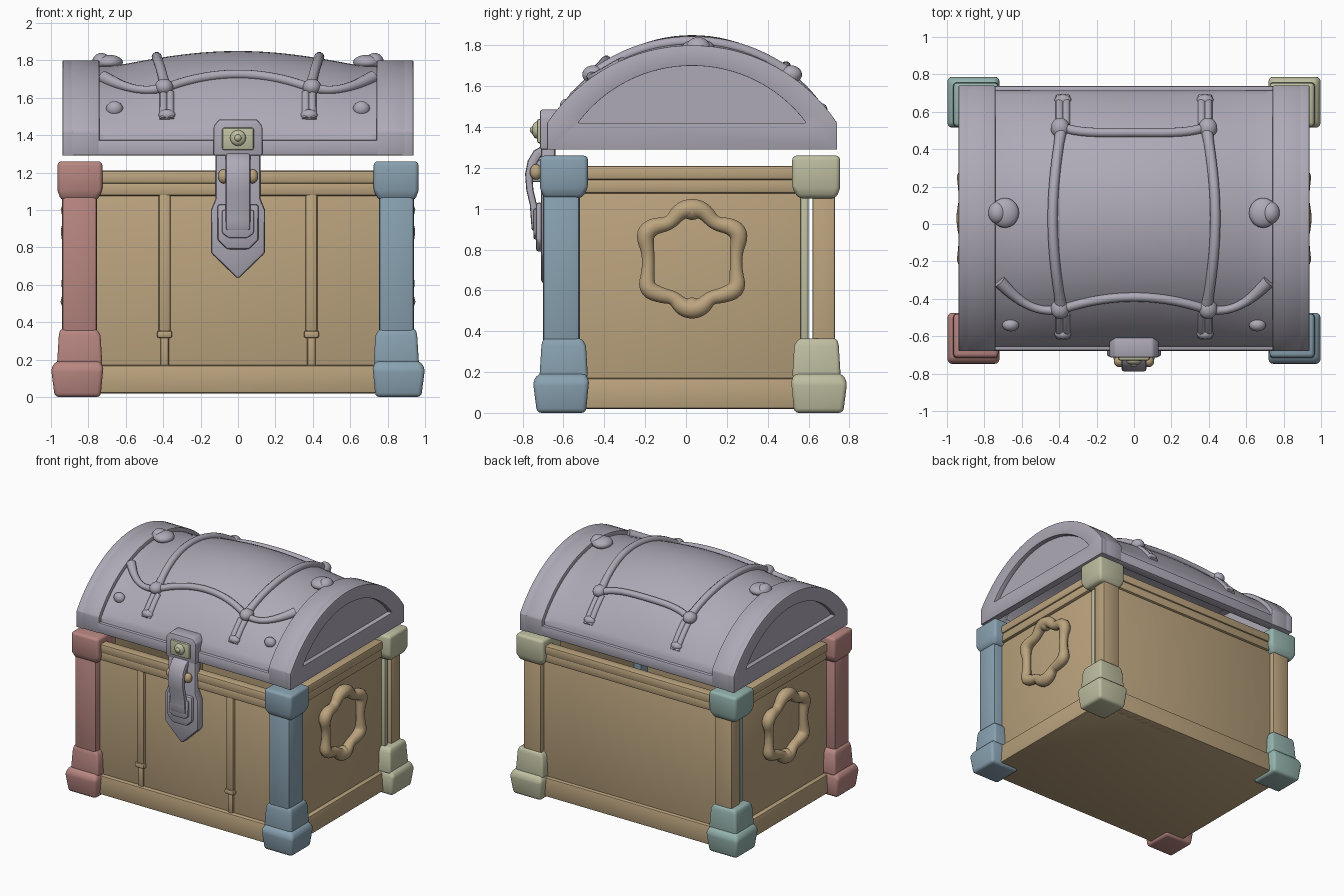
import bpy, bmesh
from math import sin, cos, asin, pi, radians
from mathutils import Matrix

if "Cube" in bpy.data.objects:
    bpy.data.objects.remove(bpy.data.objects["Cube"])


def material(name, col):
    m = bpy.data.materials.new(name)
    m.diffuse_color = (*col, 1)
    m.use_nodes = True
    m.node_tree.nodes["Principled BSDF"].inputs["Base Color"].default_value = m.diffuse_color
    return m


WOOD = material("wood", (.50, .37, .21))
METAL = material("metal", (.42, .40, .47))
RED = material("red", (.48, .24, .22))
BLUE = material("blue", (.25, .36, .44))
TEAL = material("teal", (.30, .45, .42))
PALE = material("pale", (.52, .52, .36))


def finish(name, bm, mat, bevel=0, angle=35, seg=2):
    bmesh.ops.recalc_face_normals(bm, faces=bm.faces)
    if bevel:
        edges = [e for e in bm.edges if len(e.link_faces) == 2 and e.calc_face_angle() > radians(30)]
        bmesh.ops.bevel(bm, geom=edges, offset=bevel, segments=seg, profile=.5,
                        affect='EDGES', clamp_overlap=True)
    me = bpy.data.meshes.new(name)
    bm.to_mesh(me)
    bm.free()
    me.materials.append(mat)
    ob = bpy.data.objects.new(name, me)
    bpy.context.collection.objects.link(ob)
    bpy.ops.object.select_all(action='DESELECT')
    ob.select_set(True)
    bpy.context.view_layer.objects.active = ob
    bpy.ops.object.shade_smooth_by_angle(angle=radians(angle))
    return ob


def skin(bm, loops, cap=True, closed=True):
    rows = [[bm.verts.new(p) for p in lp] for lp in loops]
    n = len(rows[0])
    for a, b in zip(rows, rows[1:]):
        for i in range(n if closed else n - 1):
            j = (i + 1) % n
            bm.faces.new((a[i], a[j], b[j], b[i]))
    if cap:
        bm.faces.new(rows[0])
        bm.faces.new(rows[-1])
    return rows


def prism(name, pts, axis, a, b, mat, bevel=.01):
    bm = bmesh.new()
    put = (lambda p, t: (t, p[0], p[1])) if axis == 'x' else (lambda p, t: (p[0], t, p[1]))
    skin(bm, [[put(p, t) for p in pts] for t in (a, b)])
    return finish(name, bm, mat, bevel)


def box(name, x0, x1, y0, y1, z0, z1, mat, bevel=.01):
    return prism(name, [(x0, z0), (x1, z0), (x1, z1), (x0, z1)], 'y', y0, y1, mat, bevel)


def loft(name, rings, mat, bevel):
    bm = bmesh.new()
    skin(bm, [[(x0, y0, z), (x1, y0, z), (x1, y1, z), (x0, y1, z)] for x0, x1, y0, y1, z in rings])
    return finish(name, bm, mat, bevel, seg=3)


def ball(name, loc, scale, mat):
    bm = bmesh.new()
    bmesh.ops.create_uvsphere(bm, u_segments=20, v_segments=12, radius=1,
                              matrix=Matrix.LocRotScale(loc, None, scale))
    return finish(name, bm, mat, angle=80)


def tube(name, pts, r, mat, radii=None, cyclic=False):
    cu = bpy.data.curves.new(name, 'CURVE')
    cu.dimensions = '3D'
    cu.bevel_depth, cu.bevel_resolution, cu.use_fill_caps = r, 3, True
    sp = cu.splines.new('NURBS')
    sp.points.add(len(pts) - 1)
    for i, p in enumerate(pts):
        sp.points[i].co = (*p, 1)
        sp.points[i].radius = radii[i] if radii else 1
    sp.order_u, sp.use_cyclic_u, sp.use_endpoint_u = 3, cyclic, not cyclic
    sp.resolution_u = 5
    cu.materials.append(mat)
    ob = bpy.data.objects.new(name, cu)
    bpy.context.collection.objects.link(ob)


# Open wooden body: floor, walls and rails
box("floor", -.88, .88, -.66, .71, .02, .08, WOOD)
box("front_panel", -.85, .85, -.645, -.60, .04, 1.19, WOOD)
box("back_panel", -.85, .85, .64, .69, .04, 1.19, WOOD)
for tag, y0, y1, d in (("front", -.68, -.60, -1), ("back", .64, .72, 1)):
    box(tag + "_bottom_rail", -.89, .89, y0, y1, .02, .17, WOOD)
    box(tag + "_top_rail", -.89, .89, y0, y1, 1.14, 1.21, WOOD, .015)
    box(tag + "_lower_top_rail", -.88, .88, y0 + .01, y1 - .01, 1.075, 1.15, WOOD, .015)
for s in (-1, 1):
    box("side_panel", s * .82, s * .865, -.64, .57, .04, 1.19, WOOD)
    box("side_bottom_rail", s * .82, s * .90, -.66, .71, .02, .17, WOOD)
    box("side_top_rail", s * .82, s * .90, -.66, .71, 1.14, 1.21, WOOD, .015)
    box("side_lower_top_rail", s * .83, s * .89, -.65, .70, 1.075, 1.15, WOOD, .015)
    box("back_corner_board", s * .76, s * .91, .62, .73, .1, 1.15, WOOD)
    # Front straps with small cuffs
    box("front_strap", s * .36, s * .425, -.668, -.62, .33, 1.09, WOOD, .015)
    box("front_strap_foot", s * .37, s * .415, -.66, -.62, .15, .34, WOOD)
    box("strap_cuff", s * .352, s * .433, -.677, -.62, .315, .355, WOOD, .012)
    # Ring handle with knuckles
    ring = [(0, .25, 1.25), (.06, .235, 1.1), (.11, .17, .85), (.19, .16, 1.1), (.235, .12, 1.2),
            (.215, .03, .8), (.215, -.06, .8), (.225, -.15, 1.15), (.15, -.18, 1.0), (.09, -.19, .85),
            (.05, -.235, 1.15)]
    ring += [(0, -.25, 1.25)] + [(-y, z, r) for y, z, r in ring[:0:-1]]
    tube("ring_handle", [(s * .90, .03 + y, .755 + z) for y, z, r in ring], .04, WOOD,
         [r for y, z, r in ring], True)
    for z, h in ((.995, .05), (.515, .05)):
        ball("handle_knob", (s * .895, .03, z), (.05, .055, h), WOOD)

# Corner posts: flared foot, cuff, shaft and cap
for sx, sy, mat, tag in ((-1, -1, RED, "front_left"), (1, -1, BLUE, "front_right"),
                         (1, 1, PALE, "back_right"), (-1, 1, TEAL, "back_left")):
    oy = .74 if sy < 0 else .78

    def ring_at(grow, inner, z):
        ys = sorted((sy * (oy + grow), sy * (oy - .26 + inner)))
        xs = sorted((sx * (.99 + grow), sx * (.725 + inner)))
        return (*xs, *ys, z)
    loft(tag + "_foot", [ring_at(-.01, .01, 0), ring_at(.01, -.005, .155), ring_at(-.02, .01, .195)], mat, .022)
    loft(tag + "_cuff", [ring_at(-.022, 0, .17), ring_at(-.032, .01, .33), ring_at(-.04, .03, .365)], mat, .018)
    loft(tag + "_cap", [ring_at(-.045, .03, 1.05), ring_at(-.025, 0, 1.10), ring_at(-.025, 0, 1.26)], mat, .022)
    if sy < 0:
        box(tag + "_shaft", sx * .755, sx * .94, -.70, -.52, .3, 1.1, mat, .018)
    else:
        box(tag + "_strip", sx * .80, sx * .895, .56, .60, .3, 1.1, mat)

# Lid geometry: circular arch with a swelling middle
YC, ZC, R, TH = .03, .947, .853, asin(.71 / .853)


def on_lid(x, y, off=0):
    th = asin(max(-.99, min(.99, (y - YC) / R)))
    dy = R * sin(th)
    swell = .08 * max(0, cos(pi / 2 * min(1, abs(x) / .66))) * max(0, 1 - (dy / .71) ** 2)
    r = R - .03 + swell + off
    return (x, YC + r * sin(th), ZC + r * cos(th))


def arch(half, base, spring, top, n=32):
    rise = top - spring
    rad = (half * half + rise * rise) / (2 * rise)
    t = asin(half / rad)
    arc = [(YC + rad * sin(t * (2 * i / n - 1)), top - rad + rad * cos(t * (2 * i / n - 1))) for i in range(n + 1)]
    return [(YC - half, base)] + arc + [(YC + half, base)]


# Lid barrel: outer skin and inner skin
bm = bmesh.new()
for inset in (0, .05):
    cols = []
    for i in range(33):
        x = -.80 + 1.6 * i / 32
        arc = [on_lid(x, YC + R * sin(TH * (2 * k / 40 - 1)), -inset) for k in range(41)]
        cols.append([(x, arc[0][1], 1.30)] + arc + [(x, arc[-1][1], 1.30)])
    rows = skin(bm, cols, cap=False, closed=False)
    if inset == 0:
        outer = rows
for a, b, c, d in zip(outer, outer[1:], rows, rows[1:]):
    for k in (0, -1):
        bm.faces.new((a[k], b[k], d[k], c[k]))
finish("lid_barrel", bm, METAL)
for y0, y1, tag in ((-.678, -.60, "front"), (.66, .738, "back")):
    box(tag + "_lid_rim", -.76, .76, y0, y1, 1.29, 1.375, METAL, .012)


def arch_ring(name, out, inn, x0, x1, closed):
    bm = bmesh.new()
    loops = [[(x, *p) for p in pr] for pr, x in ((out, x0), (out, x1), (inn, x1), (inn, x0))]
    rows = [[bm.verts.new(p) for p in lp] for lp in loops]
    n = len(out)
    for a, b in zip(rows, rows[1:] + rows[:1]):
        for i in range(n if closed else n - 1):
            j = (i + 1) % n
            bm.faces.new((a[i], a[j], b[j], b[i]))
    if not closed:
        for k in (0, -1):
            bm.faces.new([r[k] for r in rows])
    finish(name, bm, METAL, .01)


full = arch(.71, 1.29, 1.42, 1.80)
shell = arch(.63, 1.29, 1.38, 1.73)
window = arch(.555, 1.42, 1.425, 1.70)
for s in (-1, 1):
    # End bands, framed ends and recessed end panels
    arch_ring("lid_band", full, shell, s * .74, s * .90, False)
    arch_ring("lid_end_frame", full, window, s * .88, s * .937, True)
    prism("lid_end_panel", arch(.65, 1.33, 1.38, 1.74), 'x', s * .87, s * .90, METAL, 0)
    # Raised scroll straps on the lid
    ys = [-.46 + .98 * i / 14 for i in range(15)]
    tube("lid_side_rope", [on_lid(s * (.385 + .05 * cos(pi * (y - .03) / 1.0)), y, .008) for y in ys], .027, METAL,
         [1.3] + [1] * 13 + [1.3])
    wing = [(.39 + .33 * t / 8, -.455 + .14 * (t / 8) ** 2.2 - .02 * sin(pi * t / 8)) for t in range(9)]
    tube("lid_wing", [on_lid(s * x, y, .01) for x, y in wing], .025, METAL,
         [1.3, 1, .9, .9, .9, 1, 1.1, 1.3, 1.4])
    for y in (-.45, .51):
        ball("lid_corner_knot", on_lid(s * .395, y, .01), (.05, .055, .045), METAL)
    for ya, yb in ((-.48, -.62), (.53, .70)):
        for dx in (-.018, .018):
            tube("lid_strap", [on_lid(s * .38 + dx, ya + (yb - ya) * i / 5, -.003) for i in range(6)], .022, METAL)
        ball("strap_end", on_lid(s * .38, yb * .97, 0), (.045, .03, .03), METAL)
    # Studs and rivets
    ball("lid_stud", on_lid(s * .69, .06, .02), (.075, .08, .04), METAL)
    ball("lid_stud_tail", on_lid(s * .73, .06, .02), (.05, .06, .05), METAL)
    ball("lid_rivet", on_lid(s * .66, -.56, 0), (.045, .035, .04), METAL)
    # Hinge pin of the hasp
    ball("hasp_pin", (s * .078, -.735, 1.18), (.03, .03, .038), WOOD)
for y, bow, p, tag in ((-.375, -.08, 2, "front"), (.475, .04, 4, "back")):
    xs = [-.39 + .78 * i / 14 for i in range(15)]
    tube(tag + "_lid_rope", [on_lid(x, y + bow * abs(x / .39) ** p, .008) for x in xs], .025, METAL)


# Lock: lid plate, pointed body plate, keeper, curved hasp
def sym(pts):
    return pts + [(-x, z) for x, z in pts[::-1] if x]


prism("lock_lid_plate", sym([(.13, 1.29), (.13, 1.45), (.10, 1.485)]), 'y', -.715, -.60, METAL)
prism("lock_badge", sym([(.085, 1.32), (.085, 1.44)]), 'y', -.73, -.69, PALE, .012)
ball("lock_button", (0, -.73, 1.385), (.042, .025, .042), PALE)
ball("lock_button_tip", (0, -.745, 1.385), (.02, .02, .02), PALE)
prism("lock_plate", sym([(0, .63), (.145, .77), (.145, 1.0), (.12, 1.06), (.12, 1.32)]),
      'y', -.71, -.64, METAL, .015)
prism("lock_keeper", sym([(.06, .79), (.11, .84), (.11, 1.03)]), 'y', -.735, -.70, METAL, .014)
prism("lock_keeper_inner", sym([(.05, .85), (.085, .875), (.085, 1.0)]), 'y', -.748, -.72, METAL, .01)
path = [(-.70, 1.31), (-.745, 1.285), (-.775, 1.235), (-.788, 1.17), (-.782, 1.09), (-.765, 1.02),
        (-.76, .95), (-.755, .89)]
back = [(y + .035, z - (.03 if z > 1.2 else 0)) for y, z in path]
prism("hasp", path + back[::-1], 'x', -.066, .066, METAL, .012)
prism("hasp_hinge_ear", [(-.765, 1.13), (-.765, 1.24), (-.70, 1.24), (-.70, 1.13)], 'x', -.055, .055, METAL)
